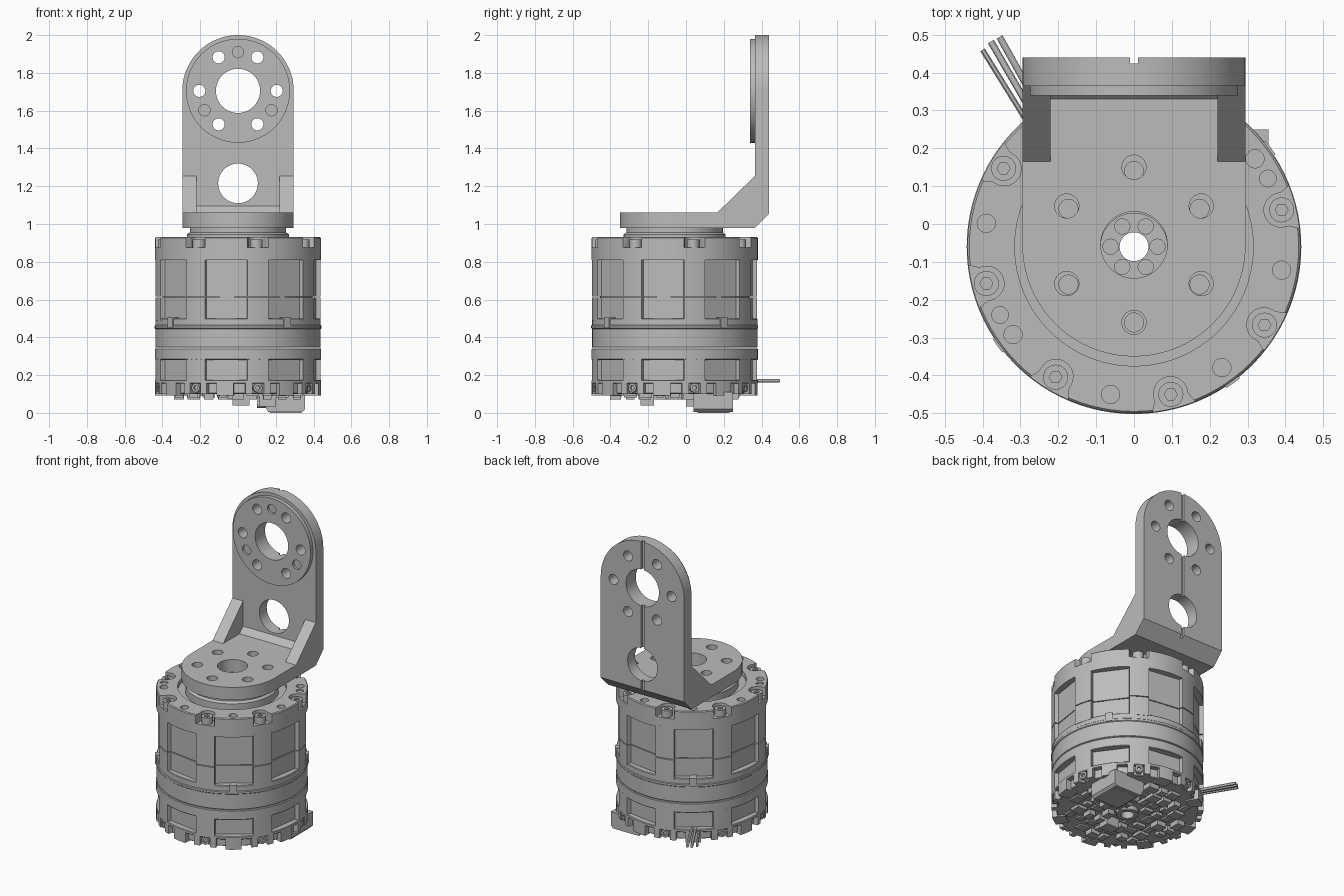
import bpy, bmesh, random
from math import sin, cos, radians, pi
from mathutils import Matrix, Vector

if "Cube" in bpy.data.objects:
    bpy.data.objects.remove(bpy.data.objects["Cube"])

GREY = (0.5, 0.5, 0.5, 1)
mat = bpy.data.materials.new("machined grey")
mat.use_nodes = True
mat.diffuse_color = GREY
mat.node_tree.nodes["Principled BSDF"].inputs["Base Color"].default_value = GREY

CY = -0.06                       # motor axis in y
AXIS = Vector((0, CY, 0))
BOLTS = [14 + 45 * i for i in range(8)]
# Local frames: up, extruded along y, extruded along x
UP = Matrix.Identity(3)
ALONG_Y = Matrix(((1, 0, 0), (0, 0, 1), (0, 1, 0)))
ALONG_X = Matrix(((0, 0, 1), (1, 0, 0), (0, 1, 0)))
parts = []


def finish(name, bm):
    bmesh.ops.recalc_face_normals(bm, faces=bm.faces)
    me = bpy.data.meshes.new(name)
    bm.to_mesh(me)
    bm.free()
    me.materials.append(mat)
    ob = bpy.data.objects.new(name, me)
    bpy.context.scene.collection.objects.link(ob)
    parts.append(ob)
    return ob


def prism(name, pts, lo, hi, frame=UP):
    """Extrude a 2D outline from lo to hi along the frame's third axis."""
    bm = bmesh.new()
    a, b = ([bm.verts.new(frame @ Vector((u, v, w))) for u, v in pts] for w in (lo, hi))
    bm.faces.new(a)
    bm.faces.new(b)
    for i in range(len(pts)):
        j = (i + 1) % len(pts)
        bm.faces.new((a[i], a[j], b[j], b[i]))
    return finish(name, bm)


def arc(u, v, r, a0, a1, n):
    return [(u + r * cos(radians(a0 + (a1 - a0) * i / n)),
             v + r * sin(radians(a0 + (a1 - a0) * i / n))) for i in range(n + 1)]


def disc(name, u, v, r, lo, hi, frame=UP, n=32):
    return prism(name, arc(u, v, r, 0, 360, n)[:-1], lo, hi, frame)


def box(name, x0, x1, y0, y1, z0, z1):
    return prism(name, [(x0, y0), (x1, y0), (x1, y1), (x0, y1)], z0, z1)


def sector(name, r0, r1, mid, half, z0, z1):
    return prism(name, arc(0, CY, r1, mid - half, mid + half, 6)
                 + arc(0, CY, r0, mid + half, mid - half, 6), z0, z1)


def lathe(name, profile, n=96):
    """Revolve a closed (radius, z) outline around the motor axis."""
    bm = bmesh.new()
    rings = [[bm.verts.new((r * cos(2 * pi * k / n), CY + r * sin(2 * pi * k / n), z))
              for r, z in profile] for k in range(n)]
    for k in range(n):
        a, b = rings[k], rings[(k + 1) % n]
        for i in range(len(profile)):
            j = (i + 1) % len(profile)
            bm.faces.new((a[i], b[i], b[j], a[j]))
    return finish(name, bm)


def tube(name, r0, r1, z0, z1, c=0.004):
    return lathe(name, [(r0, z0), (r1 - c, z0), (r1, z0 + c), (r1, z1 - c), (r1 - c, z1), (r0, z1)])


def combine(ob, tools, op="DIFFERENCE"):
    """Boolean the tools into ob and discard them."""
    for t in tools:
        m = ob.modifiers.new("bool", "BOOLEAN")
        m.operation, m.object, m.solver = op, t, "EXACT"
    dg = bpy.context.evaluated_depsgraph_get()
    dg.update()
    me = bpy.data.meshes.new_from_object(ob.evaluated_get(dg))
    ob.modifiers.clear()
    ob.data = me
    for t in tools:
        parts.remove(t)
        bpy.data.objects.remove(t)


def polar(r, a):
    return r * cos(radians(a)), CY + r * sin(radians(a))


def turn(ob, a):
    """Swing a part built on the +x side round to angle a."""
    ob.data.transform(Matrix.Translation(AXIS) @ Matrix.Rotation(radians(a), 4, "Z")
                      @ Matrix.Translation(-AXIS))
    return ob


# Bracket: base plate, upright plate, face disc and gussets
W, BY, TOP = 0.295, -0.055, 1.705
bracket = prism("bracket", arc(0, BY, W, 180, 360, 40) + [(W, 0.44), (-W, 0.44)], 0.98, 1.06)
add = [prism("upright", arc(0, TOP, W, 0, 180, 40) + [(-W, 0.98), (W, 0.98)], 0.365, 0.44, ALONG_Y),
       prism("inner_fillet", [(0.33, 1.05), (0.38, 1.05), (0.38, 1.1), (0.365, 1.095), (0.33, 1.06)],
             -0.25, 0.25, ALONG_X)]
for x0, x1 in ((-W, -0.22), (0.22, W)):
    add.append(prism("gusset", [(0.16, 1.05), (0.4, 1.05), (0.4, 1.29), (0.365, 1.255), (0.165, 1.06)],
                     x0, x1, ALONG_X))
combine(bracket, add, "UNION")
holes = [prism("corner_cut", [(0.365, 0.98), (0.34, 0.9), (0.55, 0.9), (0.55, 1.165)], -0.4, 0.4, ALONG_X),
         disc("wall_hole", 0, 1.215, 0.105, 0.2, 0.6, ALONG_Y, 48),
         disc("top_hole", 0, TOP, 0.117, 0.2, 0.6, ALONG_Y, 48),
         disc("hub_hole", 0, BY, 0.088, 0.9, 1.2, n=48),
         box("key_slot", -0.01, 0.01, 0.424, 0.6, 0.9, 2.1)]
for i in range(6):
    a = radians(60 * i)
    holes.append(disc("top_bolt_hole", 0.205 * cos(a), TOP + 0.205 * sin(a), 0.032, 0.2, 0.6, ALONG_Y))
    holes.append(disc("base_bolt_hole", 0.205 * sin(a), BY + 0.205 * cos(a), 0.032, 0.9, 1.2))
combine(bracket, holes)

face = disc("face_disc", 0, TOP, 0.275, 0.34, 0.366, ALONG_Y, 72)
holes = [disc("c", 0, TOP, 0.117, 0.2, 0.6, ALONG_Y, 48)]
for i in range(6):
    a = radians(60 * i)
    holes.append(disc("c", 0.205 * cos(a), TOP + 0.205 * sin(a), 0.032, 0.2, 0.6, ALONG_Y))
for a in (90, 210, 330):
    holes.append(disc("c", 0.205 * cos(radians(a)), TOP + 0.205 * sin(radians(a)), 0.03, 0.2, 0.355, ALONG_Y))
combine(face, holes)

# Output flange under the bracket, with bolt holes and a scalloped hub
flange = lathe("output_flange", [(0.038, 0.88), (0.27, 0.88), (0.27, 0.945), (0.255, 0.955),
                                 (0.255, 0.98), (0.088, 0.98), (0.088, 0.96), (0.038, 0.96)])
holes = []
for i in range(6):
    holes.append(disc("c", *polar(0.2, 30 + 60 * i), 0.025, 0.92, 1.1))
    holes.append(disc("c", *polar(0.062, 60 * i), 0.02, 0.92, 1.1))
combine(flange, holes)

# Top cap with bolt pockets and small holes
cap = lathe("top_cap", [(0.04, 0.81), (0.44, 0.81), (0.44, 0.925), (0.435, 0.93),
                        (0.315, 0.93), (0.315, 0.9), (0.04, 0.9)])
holes = []
for a in BOLTS:
    holes.append(turn(prism("c", arc(0.4, CY, 0.045, 90, 270, 14)
                            + [(0.41, CY - 0.045), (0.46, CY - 0.07), (0.46, CY + 0.07), (0.41, CY + 0.045)],
                            0.875, 1), a))
    holes.append(disc("c", *polar(0.395, a + 22), 0.024, 0.88, 1))
for a in (27, 207):
    holes.append(disc("c", *polar(0.397, a), 0.022, 0.92, 1))
combine(cap, holes)

for a in BOLTS:
    x, y = polar(0.402, a)
    head = disc("cap_bolt", x, y, 0.033, 0.87, 0.918, n=24)
    combine(head, [disc("c", x, y, 0.017, 0.9, 1, n=6)])

# Housing: flat-sided cores between round bands, with a seam
for name, z0, z1 in (("upper_core", 0.617, 0.82), ("middle_core", 0.49, 0.612), ("lower_core", 0.16, 0.29)):
    core = prism(name, [polar(0.434, a) for a in BOLTS], z0, z1)
    combine(core, [disc("c", 0, CY, 0.04, 0, 1)])
    for a in BOLTS:
        sector(name + "_rib", 0.38, 0.44, a, 7.5, z0, z1)
tube("seam_core", 0.04, 0.395, 0.6, 0.63)
tube("middle_band", 0.04, 0.438, 0.345, 0.5)
tube("middle_rim", 0.3, 0.442, 0.445, 0.465)
tube("lower_band", 0.04, 0.44, 0.28, 0.342)
tube("base_ring", 0.04, 0.44, 0.155, 0.175)
for a in (36, 126, 216, 306):
    sector("locating_tab", 0.39, 0.446, a, 2.8, 0.45, 0.505)

# Castellated foot ring with radial screws
tube("foot_ring", 0.375, 0.41, 0.1, 0.16)
for a in BOLTS:
    sector("foot_tooth", 0.36, 0.44, a + 22, 6, 0.092, 0.16)
    for s in (-6.5, 6.5):
        sector("screw_lug", 0.38, 0.44, a + s, 2.4, 0.1, 0.16)
    screw = disc("foot_screw", CY, 0.133, 0.024, 0.39, 0.437, ALONG_X, 20)
    combine(screw, [disc("c", CY, 0.133, 0.013, 0.425, 0.5, ALONG_X, 6)])
    turn(screw, a)

# Circuit board with chips
tube("circuit_board", 0.04, 0.38, 0.1, 0.13)
tube("board_hub", 0.038, 0.065, 0.07, 0.12)
random.seed(4)
for i in range(-4, 5):
    for j in range(-4, 5):
        x, y = i * 0.078, CY + j * 0.078
        d = Vector((x, y - CY)).length
        if 0.1 < d < 0.34:
            w, h = random.uniform(0.018, 0.036), random.uniform(0.018, 0.036)
            box("chip", x - w, x + w, y - h, y + h, random.choice((0.07, 0.082, 0.09)), 0.11)
box("small_plug", -0.03, 0.06, -0.24, -0.17, 0.04, 0.11)

# Cable connector
prism("connector", [(0.135, 0.05), (0.16, 0.005), (0.34, 0.005), (0.355, 0.02), (0.355, 0.11), (0.135, 0.11)],
      0.04, 0.25, ALONG_Y)
box("connector_foot", 0.17, 0.335, 0.06, 0.23, 0, 0.02)
box("connector_latch", 0.11, 0.2, 0.0, 0.12, 0.035, 0.11)
for y in (0.09, 0.15):
    disc("connector_pin", y, 0.045, 0.02, 0.1, 0.2, ALONG_X, 16)

# Cables leaving at the back
for k, (x, y, r) in enumerate(((-0.4, 0.46, 0.007), (-0.378, 0.482, 0.009), (-0.355, 0.494, 0.009))):
    d = Vector((x, y, 0)) - Vector((-0.27 + 0.02 * k, 0.25 + 0.01 * k, 0))
    cable = disc("cable", 0, 0, r, 0, d.length, n=12)
    cable.data.transform(Matrix.Translation(Vector((x, y, 0.17)) - d) @ d.to_track_quat("Z", "Y").to_matrix().to_4x4())

# Smooth round walls, keep edges crisp
bpy.ops.object.select_all(action="DESELECT")
for ob in parts:
    ob.select_set(True)
bpy.context.view_layer.objects.active = bracket
bpy.ops.object.shade_smooth_by_angle(angle=radians(30))
